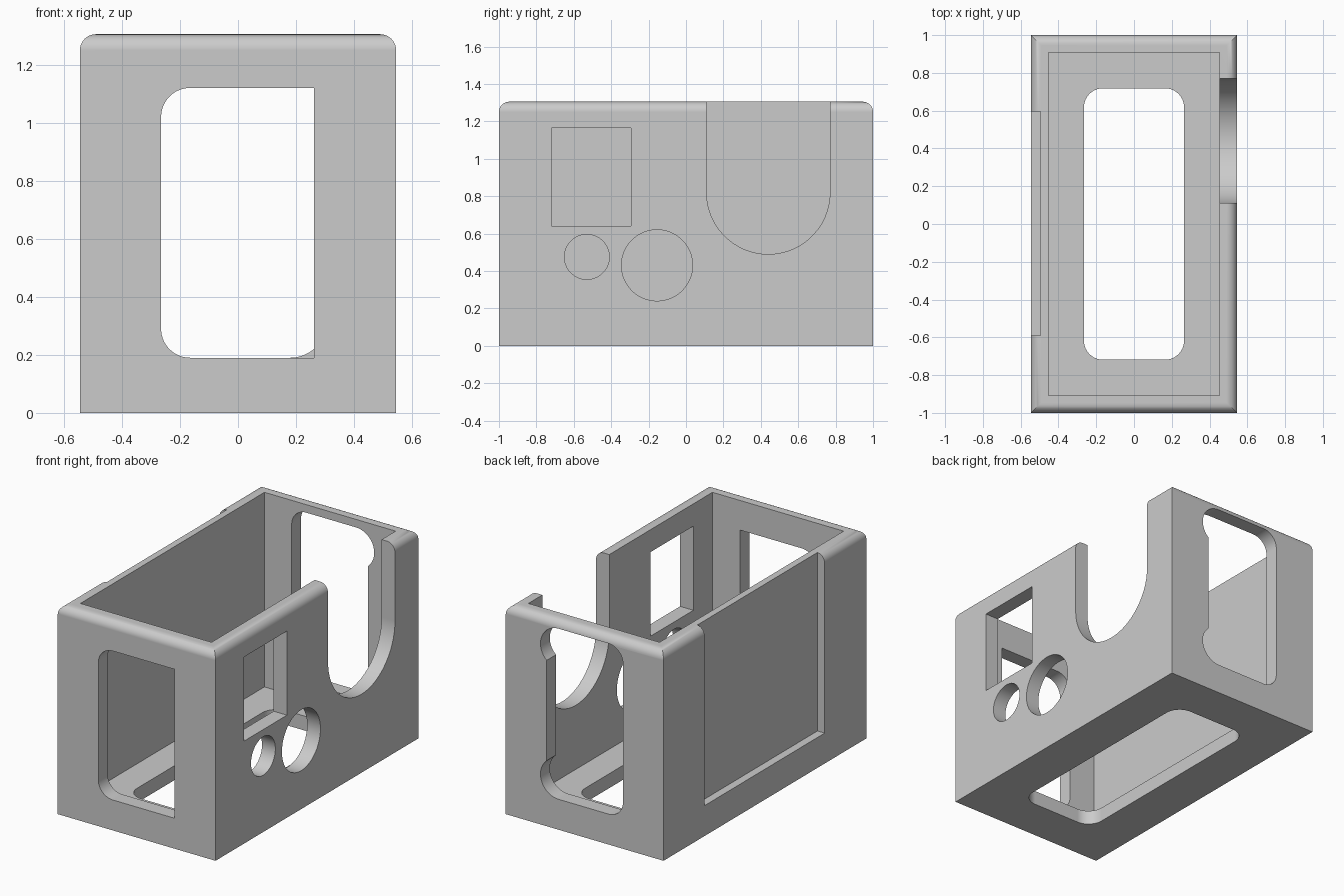
import bpy
import bmesh
from math import acos, cos, degrees, radians, sin

cube = bpy.data.objects.get("Cube")
if cube:
    bpy.data.objects.remove(cube, do_unlink=True)

W, D, H = 0.545, 1.0, 1.305      # half width, half depth, height
WALL, FLOOR, ROUND = 0.092, 0.09, 0.055

grey = bpy.data.materials.new("plain_grey")
grey.use_nodes = True
colour = (0.6, 0.6, 0.6, 1)
grey.diffuse_color = colour
grey.node_tree.nodes["Principled BSDF"].inputs["Base Color"].default_value = colour


def arc(cu, cv, r, start, end):
    """Points along an arc, angles in degrees."""
    n = max(2, round(abs(end - start) / 6))
    angles = [radians(start + (end - start) * i / n) for i in range(n + 1)]
    return [(cu + r * cos(a), cv + r * sin(a)) for a in angles]


def circle(cu, cv, r):
    return arc(cu, cv, r, 0, 360)[:-1]


def rect(u0, u1, v0, v1):
    return [(u0, v0), (u1, v0), (u1, v1), (u0, v1)]


def left_corners(u0, v0, v1, r):
    """Rounded upper and lower corners on the low-u side."""
    return arc(u0 + r, v1 - r, r, 90, 180) + arc(u0 + r, v0 + r, r, 180, 270)


def prism(name, profile, axis, d0, d1):
    """Extrude a 2D profile along an axis from d0 to d1."""
    place = {"X": lambda u, v: (d0, u, v),
             "Y": lambda u, v: (u, d0, v),
             "Z": lambda u, v: (u, v, d0)}[axis]
    bm = bmesh.new()
    face = bm.faces.new([bm.verts.new(place(u, v)) for u, v in profile])
    grown = bmesh.ops.extrude_face_region(bm, geom=[face])["geom"]
    shift = [d1 - d0 if a == axis else 0 for a in "XYZ"]
    bmesh.ops.translate(bm, vec=shift,
                        verts=[g for g in grown if isinstance(g, bmesh.types.BMVert)])
    bmesh.ops.recalc_face_normals(bm, faces=bm.faces)
    mesh = bpy.data.meshes.new(name)
    bm.to_mesh(mesh)
    bm.free()
    mesh.materials.append(grey)
    obj = bpy.data.objects.new(name, mesh)
    bpy.context.collection.objects.link(obj)
    return obj


# Outer block with rounded top edges
shell = prism("case_shell", rect(-W, W, -D, D), "Z", 0, H)
bm = bmesh.new()
bm.from_mesh(shell.data)
top_edges = [e for e in bm.edges if all(v.co.z > H - 0.01 for v in e.verts)]
bmesh.ops.bevel(bm, geom=top_edges, offset=ROUND, segments=8, profile=0.5,
                affect="EDGES")
bm.to_mesh(shell.data)
bm.free()

bpy.context.view_layer.objects.active = shell
shell.select_set(True)


def cut(profile, axis, d0, d1):
    cutter = prism("cutter", profile, axis, d0, d1)
    cutter.hide_render = True
    mod = shell.modifiers.new("cut", "BOOLEAN")
    mod.operation = "DIFFERENCE"
    mod.solver = "EXACT"
    mod.object = cutter
    bpy.ops.object.modifier_apply(modifier=mod.name)
    bpy.data.objects.remove(cutter, do_unlink=True)


# Open cavity
cut(rect(WALL - W, W - WALL, WALL - D, D - WALL), "Z", FLOOR, H + 0.3)

# Floor opening with four rounded corners
half_x, half_y, r = 0.265, 0.718, 0.1
floor_left = left_corners(-half_x, -half_y, half_y, r)
cut(floor_left + [(-u, -v) for u, v in floor_left], "Z", -0.2, FLOOR + 0.1)

# Front window: rounded on one side, square on the other
low, edge = 0.19, 0.262
cut([(edge, low), (edge, 1.12)] + left_corners(-0.265, low, 1.12, 0.1),
    "Y", -D - 0.2, -D + 0.2)

# Back window with round reliefs at the two corners on the left
high, cx, r = 1.255, 0.18, 0.125
meet = degrees(acos((edge - cx) / r))
cut(arc(cx, low + r, r, -90, meet) + arc(cx, high - r, r, -meet, 90)
    + left_corners(-0.265, low, high, 0.1), "Y", D - 0.2, D + 0.2)

# Openings in the +x wall: square port, two round ports, open U slot
slot_y, slot_z, slot_r = 0.44, 0.82, 0.33
slot = arc(slot_y, slot_z, slot_r, 180, 360)
slot += [(slot_y + slot_r, H + 0.2), (slot_y - slot_r, H + 0.2)]
for profile in (rect(-0.72, -0.295, 0.64, 1.165), circle(-0.53, 0.475, 0.12),
                circle(-0.155, 0.43, 0.19), slot):
    cut(profile, "X", W - 0.2, W + 0.2)

# Shallow recess in the -x wall, open at the top
cut(rect(-0.59, 0.595, low, H + 0.2), "X", -W - 0.2, -W + 0.05)

# Smooth curved surfaces, crisp flat ones
bpy.ops.object.shade_smooth_by_angle(angle=radians(30))
weighted = shell.modifiers.new("weighted_normals", "WEIGHTED_NORMAL")
weighted.keep_sharp = True
